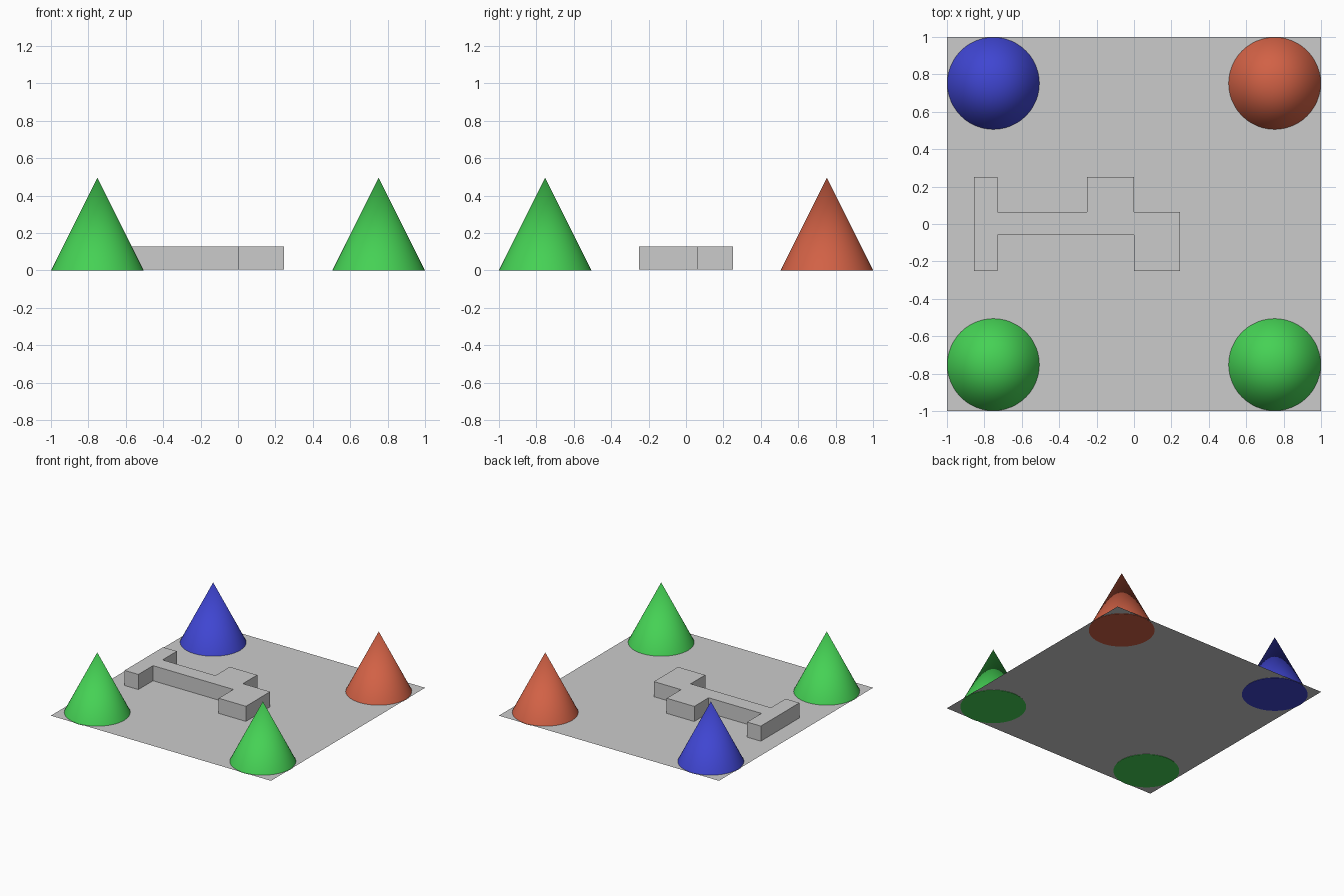
import bpy, bmesh, math

if "Cube" in bpy.data.objects:
    bpy.data.objects.remove(bpy.data.objects["Cube"])


def make_object(name, bm):
    mesh = bpy.data.meshes.new(name)
    bm.to_mesh(mesh)
    bm.free()
    obj = bpy.data.objects.new(name, mesh)
    bpy.context.collection.objects.link(obj)
    return obj


def extruded_outline(name, points, z0, height):
    bm = bmesh.new()
    face = bm.faces.new([bm.verts.new((x, y, z0)) for x, y in points])
    if height:
        top = bmesh.ops.extrude_face_region(bm, geom=[face], use_keep_orig=True)["geom"]
        verts = [v for v in top if isinstance(v, bmesh.types.BMVert)]
        bmesh.ops.translate(bm, verts=verts, vec=(0, 0, height))
        bmesh.ops.recalc_face_normals(bm, faces=bm.faces)
    return make_object(name, bm)


def material(name, rgb):
    mat = bpy.data.materials.new(name)
    mat.diffuse_color = (*rgb, 1)
    mat.use_nodes = True
    mat.node_tree.nodes["Principled BSDF"].inputs["Base Color"].default_value = mat.diffuse_color
    return mat


# Flat ground sheet
GROUND = 0.004
extruded_outline("ground_sheet", [(-1, -1), (1, -1), (1, 1), (-1, 1)], GROUND, 0)

# Low block with a T end and two offset lugs
outline = [(-0.855, -0.25), (-0.73, -0.25), (-0.73, -0.06), (0, -0.06),
           (0, -0.25), (0.247, -0.25), (0.247, 0.064), (0, 0.064),
           (0, 0.25), (-0.25, 0.25), (-0.25, 0.064), (-0.73, 0.064),
           (-0.73, 0.25), (-0.855, 0.25)]
extruded_outline("centre_block", outline, GROUND, 0.124)

# Corner cones, with bases just below the sheet
green = material("green", (0.06, 0.64, 0.09))
red = material("red", (0.64, 0.12, 0.06))
blue = material("blue", (0.05, 0.06, 0.64))
for name, x, y, mat in (("front_left_cone", -1, -1, green),
                        ("front_right_cone", 1, -1, green),
                        ("back_left_cone", -1, 1, blue),
                        ("back_right_cone", 1, 1, red)):
    bpy.ops.mesh.primitive_cone_add(vertices=48, radius1=0.248, radius2=0, depth=0.495,
                                    location=(x * 0.752, y * 0.752, 0.2475))
    cone = bpy.context.object
    cone.name = name
    cone.data.materials.append(mat)
    bpy.ops.object.shade_smooth_by_angle(angle=math.radians(30))
